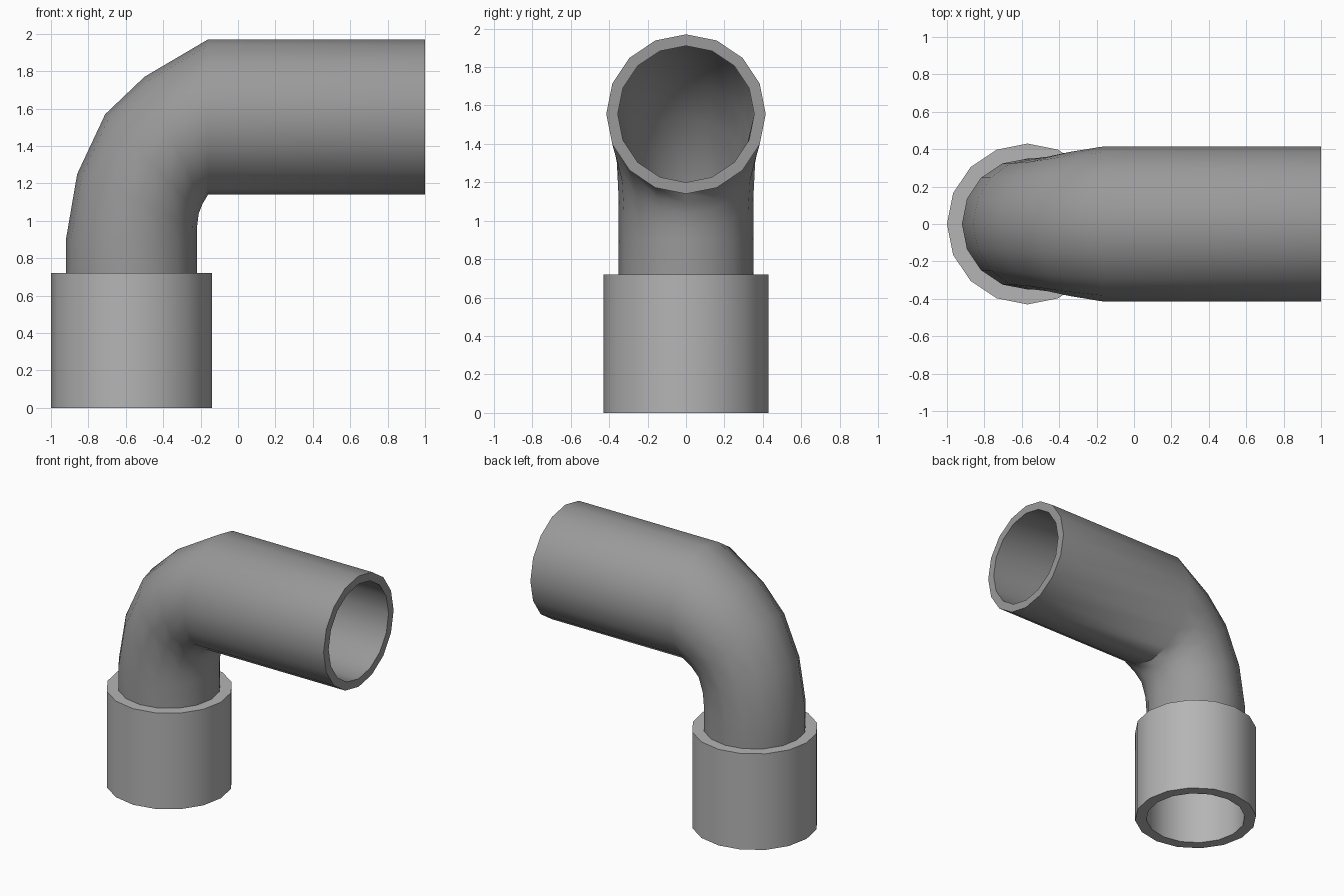
import bpy, bmesh, math
from mathutils import Vector

if "Cube" in bpy.data.objects:
    bpy.data.objects.remove(bpy.data.objects["Cube"])

SIDES = 16
WALL = 0.06


def material(name, v):
    m = bpy.data.materials.new(name)
    m.diffuse_color = (v, v, v, 1)
    m.use_nodes = True
    m.node_tree.nodes["Principled BSDF"].inputs["Base Color"].default_value = m.diffuse_color
    return m


def hollow_tube(name, sections, wall, mat):
    """Loft rings outside and inside. Section = (outer bend xz, inner bend xz, y half-width)."""
    bm = bmesh.new()

    def ring(section, inset):
        (ax, az), (bx, bz), half = section
        a, b = Vector((ax, 0, az)), Vector((bx, 0, bz))
        centre, arm = (a + b) / 2, (a - b) / 2
        arm = arm * (1 - inset / arm.length)
        side = Vector((0, half - inset, 0))
        return [bm.verts.new(centre + arm * math.cos(t) + side * math.sin(t))
                for t in (2 * math.pi * i / SIDES for i in range(SIDES))]

    # outer skin forwards, inner skin backwards, closed through both rims
    rings = [ring(s, 0) for s in sections] + [ring(s, wall) for s in reversed(sections)]
    for k, r in enumerate(rings):
        n = rings[(k + 1) % len(rings)]
        for i in range(SIDES):
            j = (i + 1) % SIDES
            bm.faces.new((r[i], r[j], n[j], n[i]))
    bmesh.ops.recalc_face_normals(bm, faces=bm.faces)
    mesh = bpy.data.meshes.new(name)
    bm.to_mesh(mesh)
    bm.free()
    mesh.materials.append(mat)
    ob = bpy.data.objects.new(name, mesh)
    bpy.context.collection.objects.link(ob)
    bpy.ops.object.select_all(action='DESELECT')
    ob.select_set(True)
    bpy.context.view_layer.objects.active = ob
    bpy.ops.object.shade_smooth_by_angle(angle=math.radians(45))
    return ob


dark = material("mid_grey", 0.32)
light = material("light_grey", 0.46)

# Elbow: vertical neck, widening bend, horizontal pipe
hollow_tube("elbow_pipe", [
    ((-0.92, 0.715), (-0.22, 0.715), 0.35),
    ((-0.92, 0.90), (-0.22, 0.90), 0.35),
    ((-0.86, 1.25), (-0.22, 0.96), 0.35),
    ((-0.71, 1.57), (-0.21, 1.04), 0.36),
    ((-0.50, 1.77), (-0.19, 1.09), 0.385),
    ((-0.16, 1.97), (-0.16, 1.14), 0.415),
    ((1.00, 1.97), (1.00, 1.14), 0.415),
], WALL, dark)

# Collar at the base
hollow_tube("base_collar", [
    ((-1.0, 0.0), (-0.14, 0.0), 0.43),
    ((-1.0, 0.72), (-0.14, 0.72), 0.43),
], 0.08, light)
